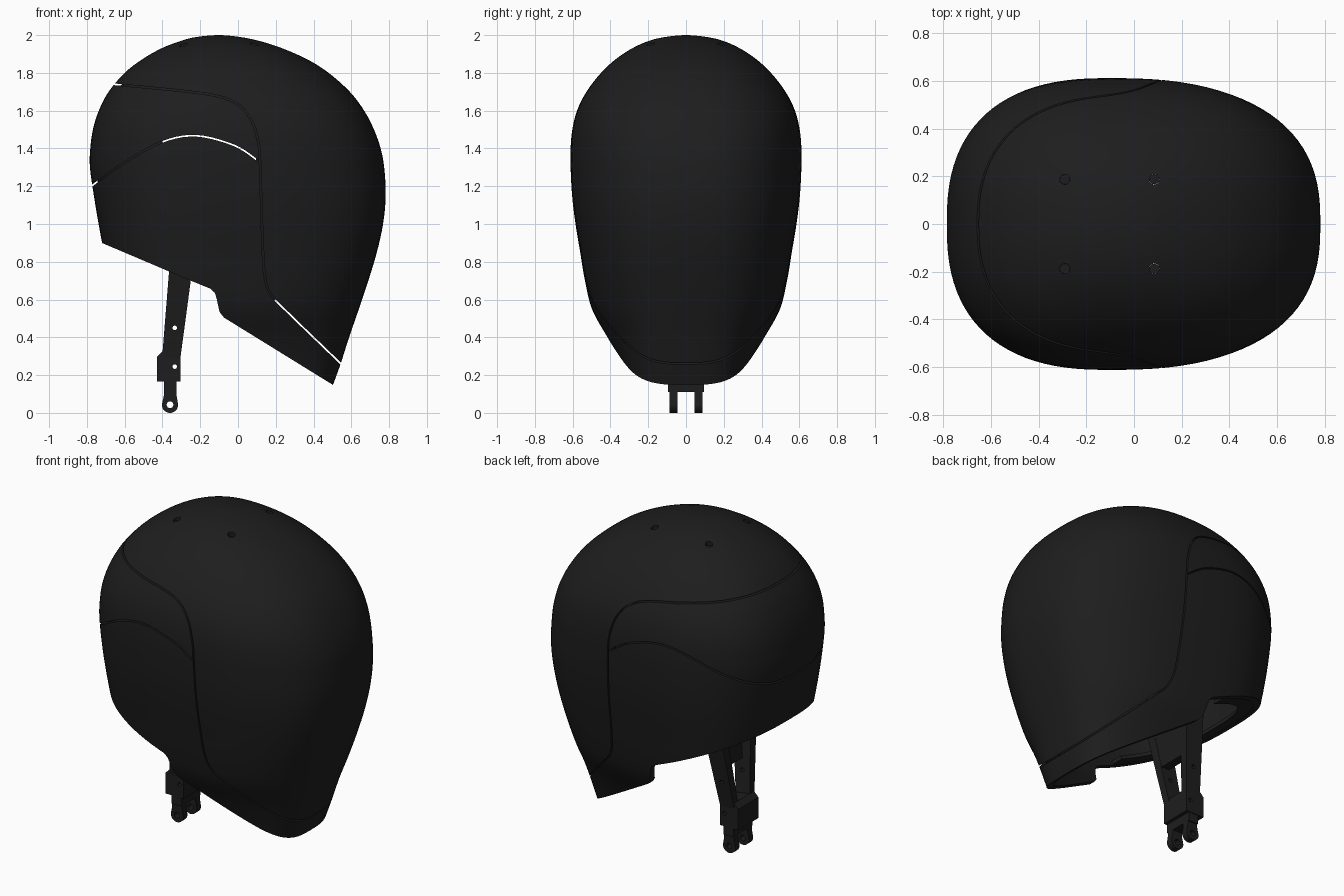
import bpy, bmesh, math

if "Cube" in bpy.data.objects:
    bpy.data.objects.remove(bpy.data.objects["Cube"])

black = bpy.data.materials.new("matte_black")
black.diffuse_color = (0.0125, 0.0125, 0.0125, 1)
black.use_nodes = True
black.node_tree.nodes["Principled BSDF"].inputs["Base Color"].default_value = black.diffuse_color


def make(name, bm):
    bmesh.ops.remove_doubles(bm, verts=bm.verts, dist=1e-6)
    me = bpy.data.meshes.new(name)
    bm.to_mesh(me)
    bm.free()
    ob = bpy.data.objects.new(name, me)
    bpy.context.collection.objects.link(ob)
    me.materials.append(black)
    return ob


def apply_mod(ob, kind, **props):
    m = ob.modifiers.new(kind, kind)
    for k, v in props.items():
        setattr(m, k, v)
    bpy.context.view_layer.objects.active = ob
    bpy.ops.object.modifier_apply(modifier=m.name)


def boolean(ob, cutter, op='DIFFERENCE'):
    apply_mod(ob, 'BOOLEAN', object=cutter, operation=op, solver='EXACT')
    bpy.data.objects.remove(cutter)


def smooth(ob, deg=35):
    bpy.ops.object.select_all(action='DESELECT')
    ob.select_set(True)
    bpy.context.view_layer.objects.active = ob
    bpy.ops.object.shade_smooth_by_angle(angle=math.radians(deg))


def spline(pts, steps, first=None):
    """Catmull-Rom curve through tuples of any length."""
    ext = [first or pts[0]] + list(pts) + [pts[-1]]
    out = []
    for i in range(1, len(ext) - 2):
        p0, p1, p2, p3 = ext[i - 1:i + 3]
        for s in range(steps):
            t = s / steps
            out.append(tuple(0.5 * (2 * b + (c - a) * t + (2 * a - 5 * b + 4 * c - d) * t * t
                                    + (3 * b - a - 3 * c + d) * t ** 3)
                             for a, b, c, d in zip(p0, p1, p2, p3)))
    return out + [tuple(pts[-1])]


def offset(pts, d):
    out = []
    for i, (x, z) in enumerate(pts):
        a, b = pts[max(i - 1, 0)], pts[min(i + 1, len(pts) - 1)]
        dx, dz = b[0] - a[0], b[1] - a[1]
        l = math.hypot(dx, dz)
        out.append((x - dz / l * d, z + dx / l * d))
    return out


def prism(name, pts, y0=-1.0, y1=1.0):
    """Front-view outline extruded along y."""
    bm = bmesh.new()
    f = bm.faces.new([bm.verts.new((x, y0, z)) for x, z in pts])
    r = bmesh.ops.extrude_face_region(bm, geom=[f])
    vs = [v for v in r['geom'] if isinstance(v, bmesh.types.BMVert)]
    bmesh.ops.translate(bm, verts=vs, vec=(0, y1 - y0, 0))
    bmesh.ops.recalc_face_normals(bm, faces=bm.faces)
    return make(name, bm)


def circle(cx, cz, r, a0=0, a1=360, n=24):
    return [(cx + r * math.cos(math.radians(a0 + (a1 - a0) * i / n)),
             cz + r * math.sin(math.radians(a0 + (a1 - a0) * i / n)))
            for i in range(n if a1 - a0 == 360 else n + 1)]


def taper(name, lo, hi):
    """Block between two rectangles (x0, x1, y0, y1, z)."""
    bm = bmesh.new()
    q = [[bm.verts.new((r[i], r[j], r[4])) for i, j in ((0, 2), (1, 2), (1, 3), (0, 3))]
         for r in (lo, hi)]
    bm.faces.new(q[0])
    bm.faces.new(q[1])
    for i in range(4):
        j = (i + 1) % 4
        bm.faces.new((q[0][i], q[0][j], q[1][j], q[1][i]))
    bmesh.ops.recalc_face_normals(bm, faces=bm.faces)
    return make(name, bm)


def rod(name, x, y, r, z0, z1):
    bm = bmesh.new()
    bmesh.ops.create_cone(bm, cap_ends=True, segments=24, radius1=r, radius2=r, depth=z1 - z0)
    bmesh.ops.translate(bm, verts=bm.verts, vec=(x, y, (z0 + z1) / 2))
    return make(name, bm)


# Head skin: z, x min, x max, half width, section roundness
rows = [(2.0, -.1, -.1, 0, 2.2), (1.99, -.22, .01, .11, 2.2), (1.97, -.30, .11, .195, 2.2),
        (1.93, -.405, .235, .285, 2.25), (1.87, -.51, .37, .375, 2.3), (1.8, -.6, .48, .45, 2.35),
        (1.7, -.685, .592, .527, 2.4), (1.6, -.737, .668, .577, 2.45), (1.5, -.768, .72, .602, 2.5),
        (1.4, -.782, .755, .611, 2.5), (1.3, -.784, .774, .611, 2.5), (1.15, -.763, .782, .603, 2.55),
        (1.0, -.738, .768, .585, 2.6), (.85, -.71, .735, .56, 2.65), (.7, -.68, .69, .535, 2.65),
        (.55, -.65, .64, .498, 2.65), (.4, -.61, .588, .42, 2.8), (.25, -.57, .54, .355, 3.1),
        (.1, -.53, .485, .33, 3.2), (0, -.5, .45, .32, 3.2)]
z, a, b, w, n = rows[1]
sections = spline(rows, 4, first=(z, b, a, -w, n))
N, CX = 96, -0.1
bm = bmesh.new()
pole = bm.verts.new((CX, 0, 2.0))
prev = None
for z, xa, xb, w, n in sections[1:]:
    ring = []
    for i in range(N):
        t = 2 * math.pi * i / N
        c, s = math.cos(t), math.sin(t)
        reach = xb - CX if c > 0 else CX - xa
        ring.append(bm.verts.new((CX + math.copysign(abs(c) ** (2 / n), c) * reach,
                                  math.copysign(abs(s) ** (2 / n), s) * w, z)))
    for i in range(N):
        j = (i + 1) % N
        if prev:
            bm.faces.new((prev[i], ring[i], ring[j], prev[j]))
        else:
            bm.faces.new((pole, ring[i], ring[j]))
    prev = ring
skin = make("head_skin", bm)


def panel(name, outline, thick, inset=0.0):
    """Part of the skin inside a front-view outline."""
    ob = skin.copy()
    ob.data = skin.data.copy()
    ob.name = name
    bpy.context.collection.objects.link(ob)
    if inset:
        apply_mod(ob, 'DISPLACE', strength=-inset, mid_level=0)
    apply_mod(ob, 'SOLIDIFY', thickness=thick, offset=-1)
    boolean(ob, prism("cutter", outline), 'INTERSECT')
    return ob


# Panel seams in front view
seam_a = [(-1, 1.775), (-.66, 1.74), (-.3, 1.705), (-.1, 1.675), (.01, 1.625), (.075, 1.54),
          (.108, 1.43), (.116, 1.335), (.122, 1.15), (.13, .9), (.142, .72), (.175, .625),
          (.26, .535), (.545, .26), (.75, .063)]
seam_b = [(-1, 1.03), (-.77, 1.205), (-.6, 1.325), (-.4, 1.435), (-.22, 1.467), (-.02, 1.416),
          (.102, 1.338)]
S, G = 5, 0.0045
A, B = spline(seam_a, S), spline(seam_b, S)
k = 7 * S
a_up, a_dn, b_up, b_dn = offset(A, G), offset(A, -G), offset(B, G), offset(B, -G)
jaw_edge = [(.6, .088), (-.075, .505), (-.098, .535), (-.112, .6), (-.122, .635), (-.145, .657),
            (-.25, .7), (-.714, .897), (-1, 1.018)]
panels = {
    "crown_and_back_panel": a_up + [(1.2, 0), (1.2, 2.3), (-1.2, 2.3)],
    "visor_panel": a_dn[:k + 1] + b_up[::-1],
    "jaw_panel": b_dn + a_dn[k:] + jaw_edge,
}
bolts = [(x, s * .187) for x in (-.29, .085) for s in (-1, 1)]
for name, outline in panels.items():
    ob = panel(name, outline, 0.04)
    if name.startswith("crown"):
        for x, y in bolts:
            boolean(ob, rod("cutter", x, y, .021, 1.8, 2.1))
    smooth(ob)

# Backing strips behind the seams, and the inner lip of the chin
for name, line in (("upper_seam_backing", A[:11 * S + 3]), ("visor_seam_backing", B[:3 * S + 1])):
    smooth(panel(name, offset(line, .02) + offset(line, -.02)[::-1], .02, .03))
smooth(panel("chin_lip", [(-1, 1.022), (-.25, .704), (-.25, .73), (-1, 1.048)], .1, .02))
bpy.data.objects.remove(skin)

# Recessed crown bolts
for x, y in bolts:
    smooth(rod("crown_bolt", x, y, .0205, 1.87, 1.93))

# Neck bracket: splayed legs, web above a window, block and prongs
for s in (-1, 1):
    leg = taper("neck_leg", (-.402, -.305, *sorted((s * .055, s * .1)), .29),
                (-.345, -.21, *sorted((s * .15, s * .215)), 1.0))
    boolean(leg, prism("cutter", circle(-.335, .45, .012)))
    prong = prism("neck_prong", circle(-.36, .043, .043, 180, 360) + [(-.325, .09), (-.325, .13),
                  (-.393, .13), (-.393, .09)], *sorted((s * .046, s * .088)))
    boolean(prong, prism("cutter", circle(-.36, .043, .018)))
    smooth(prong)
taper("neck_web", (-.33, -.276, -.1, .1, .52), (-.26, -.212, -.17, .17, 1.0))
taper("neck_top_plate", (-.38, -.18, -.23, .23, 1.0), (-.38, -.18, -.23, .23, 1.03))
block = prism("neck_block", [(-.43, .165), (-.305, .165), (-.305, .31), (-.4, .325), (-.43, .295)],
              -.1, .1)
boolean(block, prism("cutter", circle(-.335, .245, .012)))
taper("neck_foot", (-.393, -.325, -.095, .095, .11), (-.393, -.325, -.095, .095, .17))
